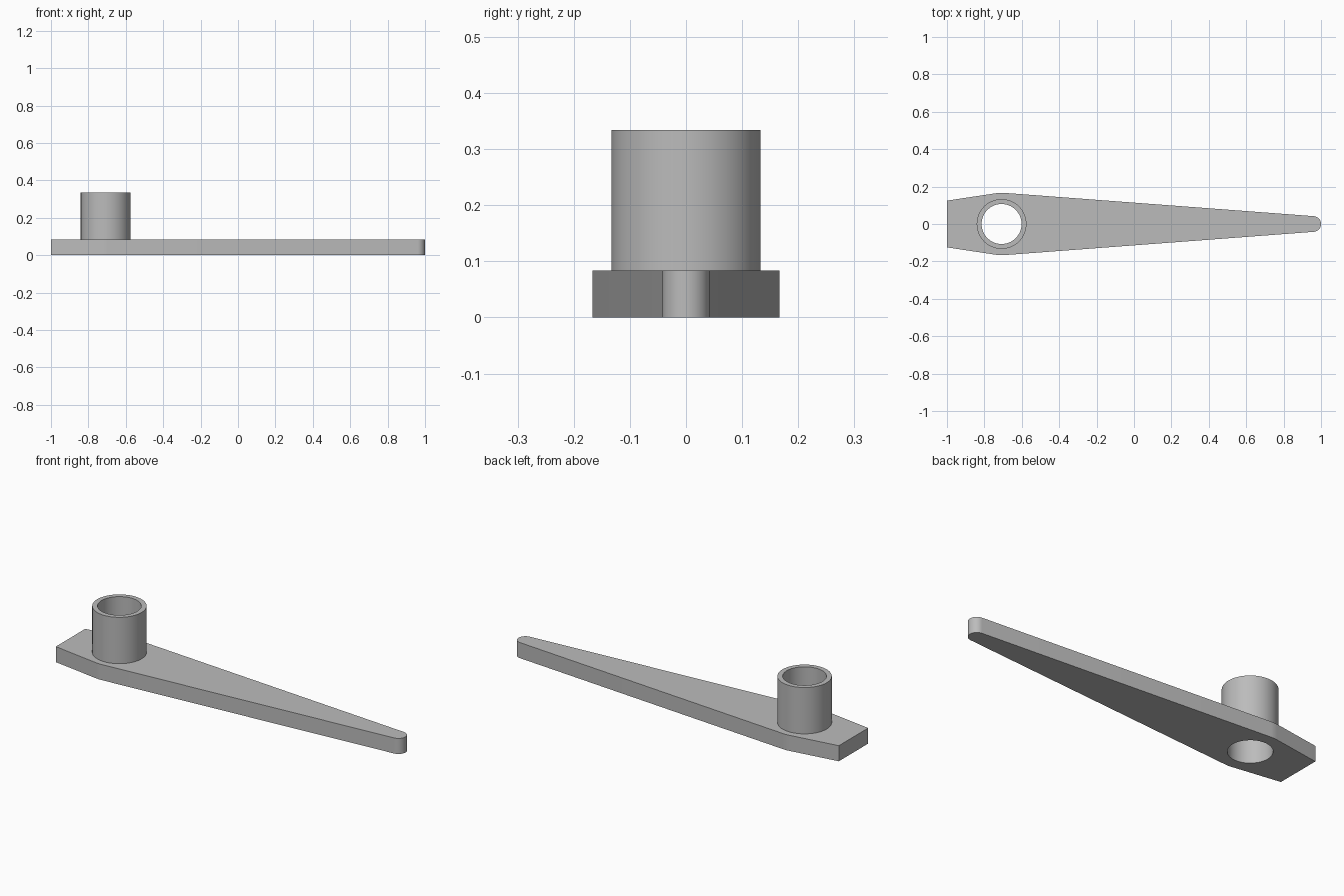
import bpy, bmesh, math

old = bpy.data.objects.get("Cube")
if old:
    bpy.data.objects.remove(old, do_unlink=True)

THICK, TOP = 0.084, 0.334
HUB_X, BORE, TUBE, SHOULDER = -0.708, 0.107, 0.133, 0.167
TIP_R = 0.042
TIP_X = 1 - TIP_R
END_X, END_Y = -1.0, 0.125

grey = bpy.data.materials.new("plain grey")
grey.use_nodes = True
colour = (0.5, 0.5, 0.5, 1)
grey.diffuse_color = colour
grey.node_tree.nodes["Principled BSDF"].inputs["Base Color"].default_value = colour


def arc(cx, r, a, b, n):
    return [(cx + r * math.cos(a + (b - a) * i / n),
             r * math.sin(a + (b - a) * i / n)) for i in range(n + 1)]


def finish(name, bm):
    bmesh.ops.remove_doubles(bm, verts=bm.verts, dist=1e-5)
    bmesh.ops.recalc_face_normals(bm, faces=bm.faces)
    mesh = bpy.data.meshes.new(name)
    bm.to_mesh(mesh)
    bm.free()
    mesh.materials.append(grey)
    ob = bpy.data.objects.new(name, mesh)
    bpy.context.collection.objects.link(ob)
    bpy.ops.object.select_all(action='DESELECT')
    ob.select_set(True)
    bpy.context.view_layer.objects.active = ob
    bpy.ops.object.shade_smooth_by_angle(angle=math.radians(30))
    return ob


# Arm plate: tangent lines joining a wide shoulder, a round tip and a cut end
lean = math.pi / 2 - math.asin((SHOULDER - TIP_R) / (TIP_X - HUB_X))
dx = END_X - HUB_X
back = math.atan2(END_Y, dx) - math.acos(SHOULDER / math.hypot(dx, END_Y))
half = arc(TIP_X, TIP_R, 0, lean, 12) + arc(HUB_X, SHOULDER, lean, back, 6)
half.append((END_X, END_Y))
outline = half + [(x, -y) for x, y in reversed(half[1:])]
bore = arc(HUB_X, BORE, 0, math.tau, 64)[:-1]

curve = bpy.data.curves.new("arm_outline", 'CURVE')
curve.dimensions = '2D'
curve.fill_mode = 'BOTH'
curve.extrude = THICK / 2
for loop in (outline, bore):
    spline = curve.splines.new('POLY')
    spline.points.add(len(loop) - 1)
    for p, (x, y) in zip(spline.points, loop):
        p.co = (x, y, 0, 1)
    spline.use_cyclic_u = True
helper = bpy.data.objects.new("arm_outline", curve)
bpy.context.collection.objects.link(helper)
bpy.context.view_layer.update()
filled = bpy.data.meshes.new_from_object(
    helper.evaluated_get(bpy.context.evaluated_depsgraph_get()))
bpy.data.objects.remove(helper, do_unlink=True)
bm = bmesh.new()
bm.from_mesh(filled)
bpy.data.meshes.remove(filled)
bmesh.ops.translate(bm, verts=bm.verts, vec=(0, 0, THICK / 2))
finish("arm_plate", bm)

# Hub tube: spun wall profile, open through the middle
bm = bmesh.new()
wall = [(BORE, THICK), (BORE, TOP), (TUBE, TOP), (TUBE, THICK)]
verts = [bm.verts.new((HUB_X + r, 0, z)) for r, z in wall]
edges = [bm.edges.new(pair) for pair in zip(verts, verts[1:] + verts[:1])]
bmesh.ops.spin(bm, geom=verts + edges, cent=(HUB_X, 0, 0), axis=(0, 0, 1),
               angle=math.tau, steps=64)
finish("hub_tube", bm)
